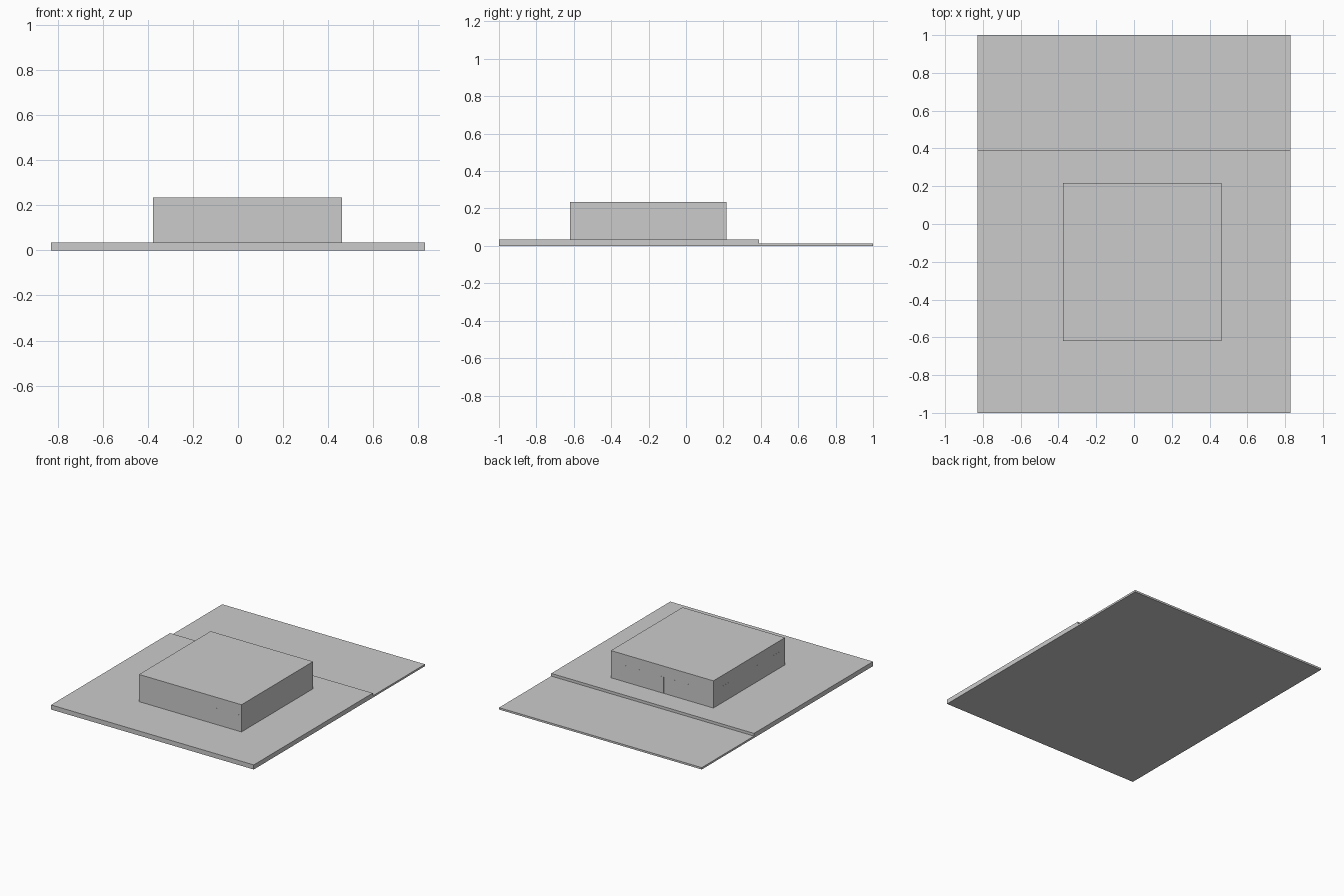
import bpy

if "Cube" in bpy.data.objects:
    bpy.data.objects.remove(bpy.data.objects["Cube"])


def box(name, x0, x1, y0, y1, z0, z1):
    """Axis-aligned box from its limits."""
    bpy.ops.mesh.primitive_cube_add(
        size=1, location=((x0 + x1) / 2, (y0 + y1) / 2, (z0 + z1) / 2))
    ob = bpy.context.object
    ob.name = name
    ob.scale = (x1 - x0, y1 - y0, z1 - z0)
    bpy.ops.object.transform_apply(location=False, rotation=False, scale=True)
    return ob


HALF_W = 0.829
STEP_Y = 0.39
GROUND_Z, TOP_Z = 0.034, 0.235
BX0, BX1, BY0, BY1 = -0.376, 0.462, -0.619, 0.217

# Stepped plot: raised lot in front, lower strip behind
box("raised_lot", -HALF_W, HALF_W, -1, STEP_Y, 0, GROUND_Z)
box("lower_strip", -HALF_W, HALF_W, STEP_Y, 1, 0, 0.014)

# Building block
box("building", BX0, BX1, BY0, BY1, GROUND_Z, TOP_Z)

# Practically flush window panes and door
SILL, HEAD, D, PROUD = 0.105, 0.155, 0.004, 0.0004
for a, b in ((0.20, 0.29), (0.39, 0.45)):
    box("front_window", a, b, BY0 - PROUD, BY0 + D, SILL, HEAD)
for a, b in ((0.33, 0.39), (0.17, 0.24), (-0.07, -0.01), (-0.22, -0.13)):
    box("back_window", a, b, BY1 - D, BY1 + PROUD, SILL, HEAD)
for a, b in ((0.02, 0.11), (-0.14, -0.07), (-0.35, -0.29), (-0.55, -0.46)):
    box("side_window", BX0 - PROUD, BX0 + D, a, b, SILL, HEAD)
box("back_door", 0.03, 0.10, BY1 - D, BY1 + PROUD, GROUND_Z, 0.155)
